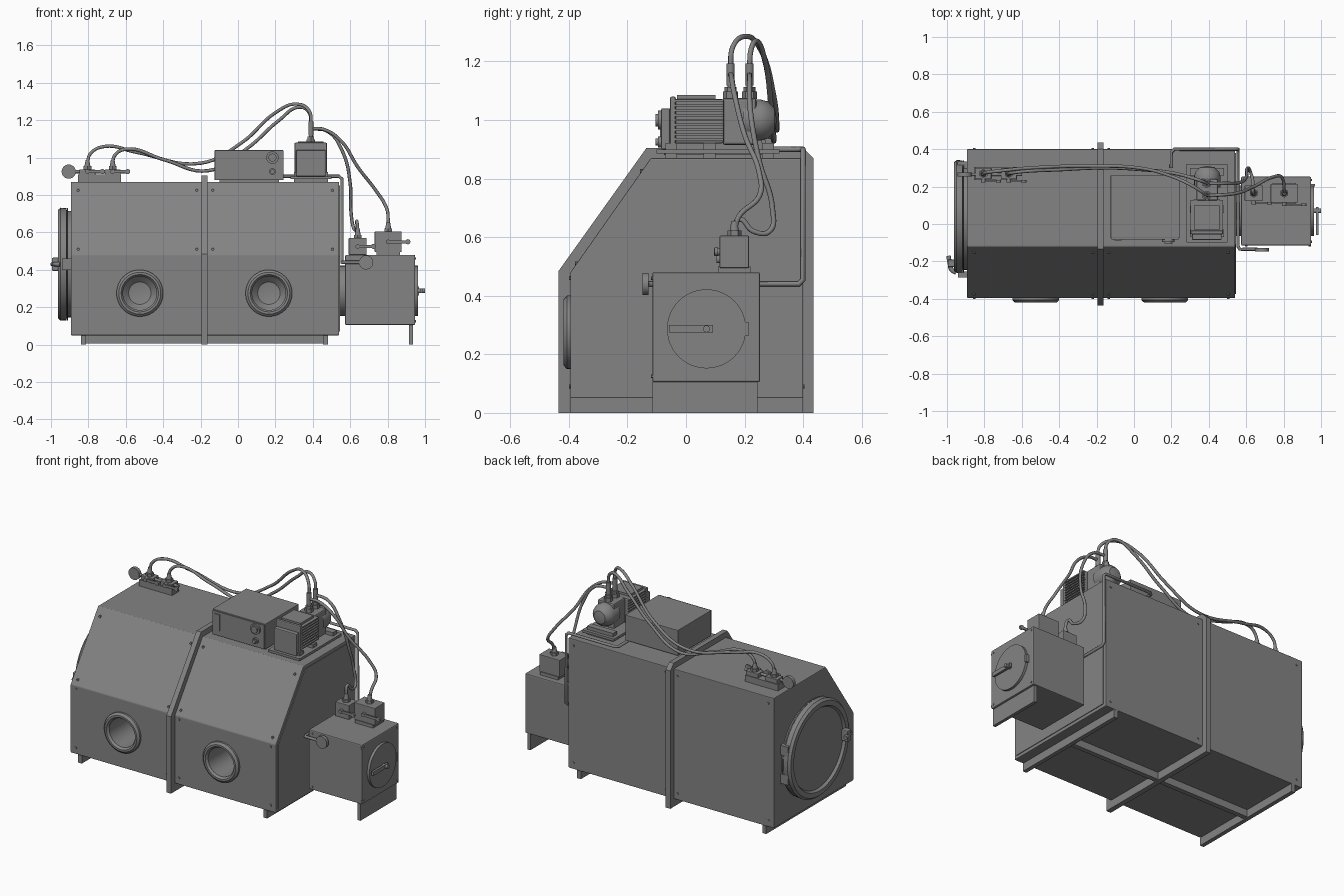
import bpy, bmesh, math
from mathutils import Vector, Matrix

cube = bpy.data.objects.get("Cube")
if cube:
    bpy.data.objects.remove(cube, do_unlink=True)

mat = bpy.data.materials.new("plain grey")
GREY = (0.23, 0.23, 0.23, 1)
mat.use_nodes = True
mat.diffuse_color = GREY
mat.node_tree.nodes["Principled BSDF"].inputs["Base Color"].default_value = GREY
ROT = {"x": Matrix.Rotation(math.pi / 2, 4, "Y"), "y": Matrix.Rotation(math.pi / 2, 4, "X"),
       "z": Matrix.Identity(4)}


def finish(name, bm, smooth=False, bevel=0):
    bmesh.ops.recalc_face_normals(bm, faces=bm.faces)
    me = bpy.data.meshes.new(name)
    bm.to_mesh(me)
    bm.free()
    ob = bpy.data.objects.new(name, me)
    bpy.context.collection.objects.link(ob)
    me.materials.append(mat)
    if bevel:
        mod = ob.modifiers.new("edge", "BEVEL")
        mod.width, mod.segments = bevel, 2
    if smooth:
        bpy.ops.object.select_all(action="DESELECT")
        ob.select_set(True)
        bpy.context.view_layer.objects.active = ob
        bpy.ops.object.shade_smooth_by_angle(angle=math.radians(35))
    return ob


def box(name, x, y, z, bevel=0):
    """Box from its (low, high) extent on each axis."""
    bm = bmesh.new()
    size = Matrix.Diagonal((x[1] - x[0], y[1] - y[0], z[1] - z[0], 1))
    mid = Vector((sum(x), sum(y), sum(z))) / 2
    bmesh.ops.create_cube(bm, size=1, matrix=Matrix.Translation(mid) @ size)
    return finish(name, bm, bevel=bevel)


def cyl(name, at, r, depth, axis="z", seg=24, r2=None):
    bm = bmesh.new()
    bmesh.ops.create_cone(bm, cap_ends=True, segments=seg, radius1=r, radius2=r if r2 is None else r2,
                          depth=depth, matrix=Matrix.Translation(at) @ ROT[axis])
    return finish(name, bm, smooth=seg > 8)


def prism(name, profile, x0, x1, bevel=0):
    """Extrude a (y, z) outline along x."""
    bm = bmesh.new()
    face = bm.faces.new([bm.verts.new((x0, y, z)) for y, z in profile])
    ext = bmesh.ops.extrude_face_region(bm, geom=[face])
    verts = [v for v in ext["geom"] if isinstance(v, bmesh.types.BMVert)]
    bmesh.ops.translate(bm, verts=verts, vec=(x1 - x0, 0, 0))
    return finish(name, bm, bevel=bevel)


def lathe(name, profile, at, axis, seg=48):
    """Spin (radius, height) points about the axis."""
    bm = bmesh.new()
    vs = [bm.verts.new((r, 0, h)) for r, h in profile]
    es = [bm.edges.new(p) for p in zip(vs, vs[1:])]
    bmesh.ops.spin(bm, geom=vs + es, cent=(0, 0, 0), axis=(0, 0, 1), angle=math.tau, steps=seg)
    bmesh.ops.remove_doubles(bm, verts=bm.verts, dist=1e-5)
    bmesh.ops.transform(bm, matrix=Matrix.Translation(at) @ ROT[axis], verts=bm.verts)
    return finish(name, bm, smooth=True)


def tube(name, pts, r, curved=True):
    cu = bpy.data.curves.new(name, "CURVE")
    cu.dimensions, cu.bevel_depth, cu.bevel_resolution = "3D", r, 2
    cu.use_fill_caps, cu.resolution_u = True, 8
    sp = cu.splines.new("BEZIER" if curved else "POLY")
    if curved:
        sp.bezier_points.add(len(pts) - 1)
        for bp, p in zip(sp.bezier_points, pts):
            bp.co, bp.handle_left_type, bp.handle_right_type = p, "AUTO", "AUTO"
    else:
        sp.points.add(len(pts) - 1)
        for q, p in zip(sp.points, pts):
            q.co = (*p, 1)
    ob = bpy.data.objects.new(name, cu)
    bpy.context.collection.objects.link(ob)
    cu.materials.append(mat)
    return ob


# Cabinet with sloped front, centre frame and base rails
cabinet = prism("cabinet", [(-.395, .05), (-.395, .48), (-.12, .87), (.4, .87), (.4, .05)], -.893, .541, .004)
prism("centre_frame", [(-.435, 0), (-.435, .485), (-.135, .905), (.4, .905), (.435, .87), (.435, 0)], -.195, -.163)
for x in (-.827, .467):
    box("base_rail", (x - .013, x + .013), (-.395, .4), (0, .05))
box("base_beam", (-.82, .46), (-.015, .015), (.005, .05))
prism("end_panel", [(-.375, .07), (-.375, .475), (-.11, .85), (.38, .85), (.38, .07)], .54, .545)

# Glove ports: hole, flared ring and deep sleeve
for x in (-.525, .165):
    cutter = cyl("port_cutter", (x, -.35, .275), .1, .5, "y")
    cutter.hide_render = cutter.hide_viewport = True
    cut = cabinet.modifiers.new("port", "BOOLEAN")
    cut.operation, cut.object, cut.solver = "DIFFERENCE", cutter, "EXACT"
    lathe("glove_port", [(.125, -.005), (.125, .012), (.112, .024), (.1, .024), (.09, .01),
                         (.09, -.2), (.06, -.23), (0, -.24)], (x, -.395, .275), "y", 32)

# Panel screws on the front, slope and back
for x in (-.855, -.22, -.135, .505):
    for z in (.09, .46):
        cyl("front_screw", (x, -.396, z), .007, .008, "y", 10)
    for z in (.51, .825):
        cyl("slope_screw", (x, -.395 + (z - .48) * .705, z), .007, .012, "y", 10)
    for z in (.09, .83):
        cyl("back_screw", (x, .401, z), .007, .008, "y", 10)

# Large round door on the right end
DOOR = (-.893, .04, .43)
lathe("large_door_seat", [(.285, .02), (.285, -.015), (.3, -.015), (.3, -.022), (.27, -.022)], DOOR, "x")
lathe("large_door", [(.27, -.02), (.3, -.024), (.302, -.055), (.29, -.07), (.26, -.07), (.25, -.055), (0, -.055)],
      DOOR, "x")
for z in (.34, .52):
    box("large_door_hinge", (-.945, -.89), (.29, .335), (z - .03, z + .03))
box("large_door_clamp", (-.94, -.89), (-.285, -.255), (.4, .46))
tube("large_door_handle", [(-.95, -.26, .43), (-.975, -.245, .43), (-.985, -.21, .43), (-.992, -.17, .43)], .012)
box("handle_mount", (-.995, -.95), (-.23, -.19), (.395, .465), .006)

# Side airlock
box("airlock", (.573, .947), (-.115, .253), (.105, .48), .006)
cyl("airlock_collar", (.557, .07, .287), .135, .04, "x", 48)
box("airlock_leg", (.915, .935), (-.115, .245), (0, .106))
cyl("airlock_door", (.954, .07, .287), .135, .018, "x", 48)
box("airlock_handle", (.972, .986), (-.058, .092), (.275, .3))
cyl("airlock_handle_stem", (.975, .07, .287), .012, .05, "x", 16)
box("airlock_hinge", (.945, .968), (.2, .213), (.262, .31))
for y in (-.095, .235):
    for z in (.125, .46):
        cyl("airlock_screw", (.947, y, z), .006, .008, "x", 10)
        cyl("airlock_front_screw", (.77 + (y - .07) * 1.03, -.116, z), .006, .008, "y", 10)

# Rigid vacuum pipe with its gauge
tube("vacuum_pipe", [(.2, .3, .9), (.2, .385, .9), (.215, .4, .9), (.54, .4, .9), (.556, .4, .885), (.556, .4, .455),
                     (.556, .385, .44), (.556, -.12, .44), (.566, -.135, .44), (.66, -.135, .44)], .009, False)
cyl("airlock_gauge", (.685, -.138, .44), .038, .02, "y")


def valve(x, y, z, w, d, h, lever_z, lever):
    """Valve block with hose fitting and side lever."""
    box("valve_block", (x - w, x + w), (y - d, y + d), (z, z + h), .003)
    cyl("valve_nut", (x, y, z + h + .008), .024, .018, "z", 6)
    cyl("valve_fitting", (x, y, z + h + .03), .017, .04, "z", 16, .01)
    ly = y - d - .012
    cyl("lever_pivot", (x, y - d - .006, lever_z), .012, .026, "y", 12)
    box("valve_lever", (min(x, x + lever), max(x, x + lever)), (ly - .004, ly + .004), (lever_z - .008, lever_z + .008))
    cyl("lever_tip", (x + lever, ly, lever_z), .014, .012, "y", 12)


valve(.64, .165, .48, .048, .042, .09, .525, .085)
box("valve_foot", (.74, .865), (.11, .22), (.478, .5))
valve(.803, .165, .495, .072, .05, .11, .55, .105)

# Gas valves and gauge on the cabinet roof
box("valve_base", (-.855, -.625), (.235, .305), (.868, .91))
for x in (-.805, -.67):
    valve(x, .27, .905, .042, .03, .032, .925, .08)
tube("gauge_pipe", [(-.89, .265, .925), (-.6, .265, .925)], .009, False)
cyl("roof_gauge", (-.905, .265, .925), .038, .022, "y")

# Control box
box("control_box", (-.125, .243), (-.075, .26), (.88, 1.04), .003)
box("control_panel", (-.12, .238), (-.083, -.073), (.885, 1.035))
box("control_feet", (-.1, .22), (-.05, .24), (.868, .882))
box("display_plate", (-.104, -.066), (-.088, -.08), (.92, 1.02))
for z, r in ((1, .033), (.925, .018)):
    cyl("control_dial", (.184, -.088, z), r, .014, "y")
    cyl("dial_knob", (.184, -.095, z), r * .65, .02, "y")

# Vacuum pump: finned motor, head and rounded end
box("pump_base", (.28, .5), (-.1, .32), (.885, .9))
for y in (-.05, .08, .28):
    box("pump_foot", (.3, .48), (y - .02, y + .02), (.868, .922))
box("pump_motor", (.312, .466), (-.045, .13), (.92, 1.072), .008)
box("motor_cover", (.302, .476), (-.055, -.035), (.915, 1.08), .006)
box("front_shield", (.31, .468), (-.085, -.055), (.9, 1.04), .005)
for i in range(9):
    z = .93 + i * .0165
    box("motor_fin", (.302, .476), (-.045, .128), (z, z + .008))
box("motor_top", (.32, .458), (-.03, .1), (1.07, 1.086))
box("pump_head", (.335, .45), (.125, .24), (.915, 1.075), .008)
lathe("pump_end", [(0, -.095), (.04, -.088), (.063, -.065), (.07, -.04), (.07, .02)], (.392, .215, 1.0), "y", 32)
for y in (.152, .217):
    cyl("port_base", (.39, y, 1.085), .026, .025, "z", 6)
    cyl("port_nut", (.39, y, 1.105), .02, .016, "z", 6)
    cyl("port_neck", (.39, y, 1.13), .01, .06, "z", 12)
    cyl("port_sleeve", (.39, y, 1.155), .014, .075, "z", 16)

# Flexible hoses
HOSES = [
    [(-.805, .27, .96), (-.79, .275, 1.02), (-.71, .285, 1.06), (-.55, .3, 1.03), (-.2, .31, .97), (.02, .3, 1.08),
     (.2, .255, 1.24), (.31, .205, 1.286), (.38, .16, 1.25), (.39, .152, 1.16)],
    [(-.67, .27, .96), (-.66, .272, 1.01), (-.6, .28, 1.045), (-.4, .29, .99), (-.16, .3, .93), (.05, .29, 1.05),
     (.22, .27, 1.2), (.33, .24, 1.27), (.38, .222, 1.24), (.39, .217, 1.16)],
    [(.39, .152, 1.155), (.46, .155, 1.15), (.55, .165, 1.09), (.64, .2, .95), (.74, .25, .82), (.79, .25, .74),
     (.803, .18, .67), (.803, .165, .62)],
    [(.39, .217, 1.155), (.48, .217, 1.14), (.56, .22, 1.03), (.6, .25, .86), (.605, .295, .7), (.62, .285, .62),
     (.635, .23, .62), (.635, .18, .66), (.64, .165, .62), (.64, .165, .58)],
]
for pts in HOSES:
    tube("hose", pts, .009)
